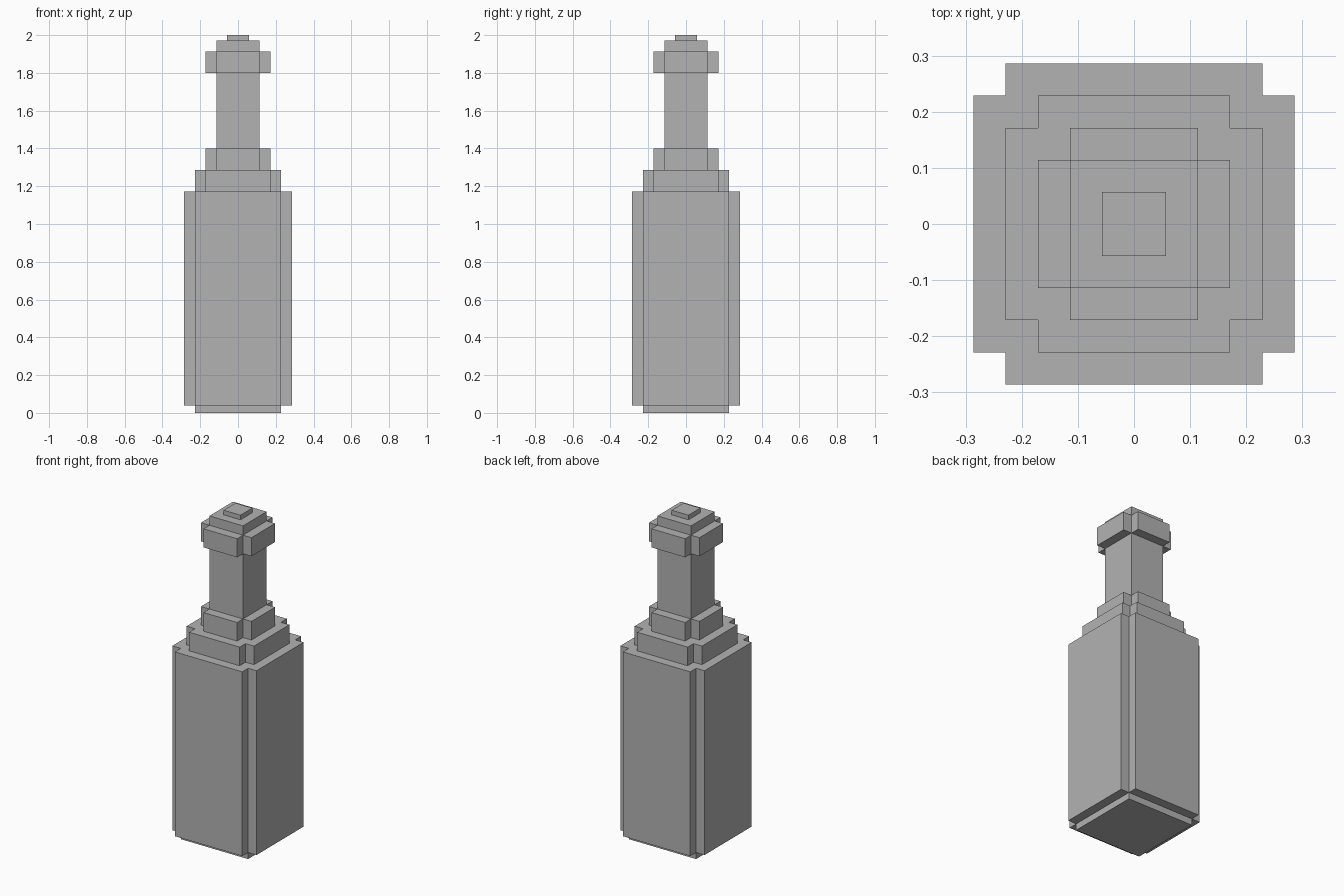
import bpy
import bmesh

cube = bpy.data.objects.get("Cube")
if cube:
    bpy.data.objects.remove(cube, do_unlink=True)

U = 2 / 35  # block size

grey = bpy.data.materials.new("plain_grey")
grey.use_nodes = True
colour = (0.45, 0.45, 0.45, 1)
grey.diffuse_color = colour
grey.node_tree.nodes["Principled BSDF"].inputs["Base Color"].default_value = colour


def block(name, half, z0, z1, notched=False):
    """Upright prism: a square, or a square with one block cut from each corner."""
    a = half * U
    b = a - U
    corner = [(a, b), (b, b), (b, a)] if notched else [(a, a)]
    outline = []
    for _ in range(4):
        outline += corner
        corner = [(-y, x) for x, y in corner]  # quarter turn
    bm = bmesh.new()
    base = bm.faces.new([bm.verts.new((x, y, z0)) for x, y in outline])
    top = bmesh.ops.extrude_face_region(bm, geom=[base])["geom"]
    verts = [v for v in top if isinstance(v, bmesh.types.BMVert)]
    bmesh.ops.translate(bm, verts=verts, vec=(0, 0, z1 - z0))
    bmesh.ops.recalc_face_normals(bm, faces=bm.faces)
    mesh = bpy.data.meshes.new(name)
    bm.to_mesh(mesh)
    bm.free()
    mesh.materials.append(grey)
    obj = bpy.data.objects.new(name, mesh)
    bpy.context.collection.objects.link(obj)


# Bottle body and foot
block("foot", 4, 0, 0.04)
block("body", 5, 0.04, 20.5 * U, notched=True)
# Stepped shoulders
block("lower_shoulder", 4, 20.5 * U, 22.5 * U, notched=True)
block("upper_shoulder", 3, 22.5 * U, 24.5 * U, notched=True)
# Neck, lip ring and stopper
block("neck", 2, 24.5 * U, 34.5 * U)
block("lip_ring", 3, 31.5 * U, 33.5 * U, notched=True)
block("stopper", 1, 34.5 * U, 2)
